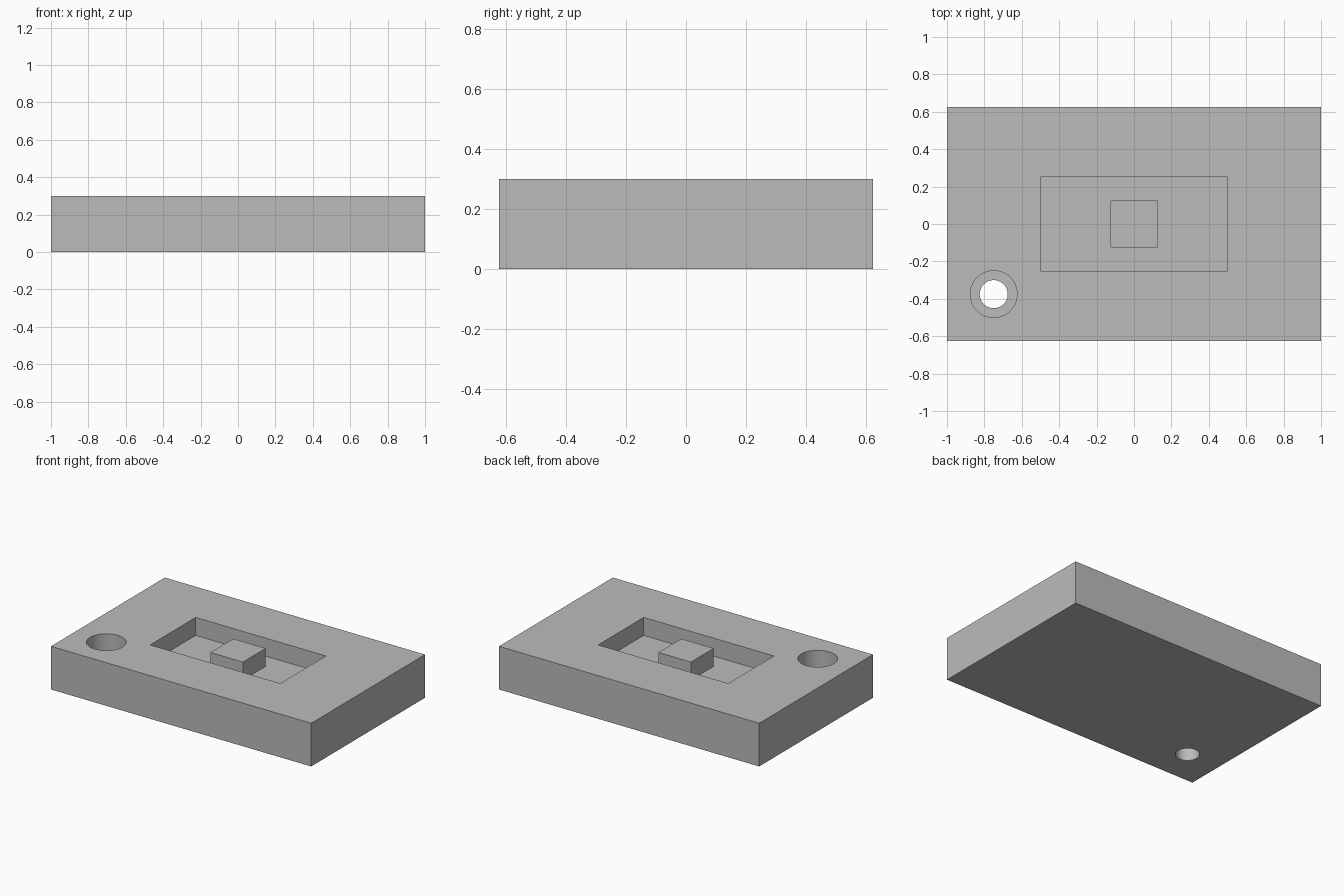
import bpy
import math

LENGTH, WIDTH, HEIGHT = 2.0, 1.25, 0.3
DEPTH = 0.125                      # pocket and counterbore depth
HOLE_X, HOLE_Y = -0.75, -0.375
OVER = 0.05                        # cutter overshoot

old = bpy.data.objects.get("Cube")
if old:
    bpy.data.objects.remove(old, do_unlink=True)

grey = bpy.data.materials.new("plain grey")
grey.use_nodes = True
colour = (0.5, 0.5, 0.5, 1)
grey.diffuse_color = colour
grey.node_tree.nodes["Principled BSDF"].inputs["Base Color"].default_value = colour


def finish(name):
    obj = bpy.context.object
    obj.name = name
    obj.data.materials.append(grey)
    return obj


def box(name, length, width, bottom, top):
    bpy.ops.mesh.primitive_cube_add(size=1, location=(0, 0, (bottom + top) / 2))
    bpy.context.object.scale = (length, width, top - bottom)
    bpy.ops.object.transform_apply(location=True, rotation=False, scale=True)
    return finish(name)


def drill(name, radius, bottom, top):
    bpy.ops.mesh.primitive_cylinder_add(
        vertices=64, radius=radius, depth=top - bottom,
        location=(HOLE_X, HOLE_Y, (bottom + top) / 2))
    return finish(name)


def cut(target, cutter):
    mod = target.modifiers.new(cutter.name, 'BOOLEAN')
    mod.operation = 'DIFFERENCE'
    mod.solver = 'EXACT'
    mod.object = cutter
    bpy.context.view_layer.objects.active = target
    bpy.ops.object.modifier_apply(modifier=mod.name)
    bpy.data.objects.remove(cutter, do_unlink=True)


# Block with a rectangular pocket and a counterbored through hole
block = box("base_block", LENGTH, WIDTH, 0, HEIGHT)
floor = HEIGHT - DEPTH
cut(block, box("pocket_cutter", 1.0, 0.5, floor, HEIGHT + OVER))
cut(block, drill("counterbore_cutter", 0.125, floor, HEIGHT + OVER))
cut(block, drill("hole_cutter", 0.075, -OVER, HEIGHT + OVER))

# Smooth the hole walls, keep the corners sharp
bpy.ops.object.select_all(action='DESELECT')
block.select_set(True)
bpy.context.view_layer.objects.active = block
bpy.ops.object.shade_smooth_by_angle(angle=math.radians(30))

# Square boss standing on the pocket floor, level with the top face
box("centre_boss", 0.25, 0.25, floor, HEIGHT)
